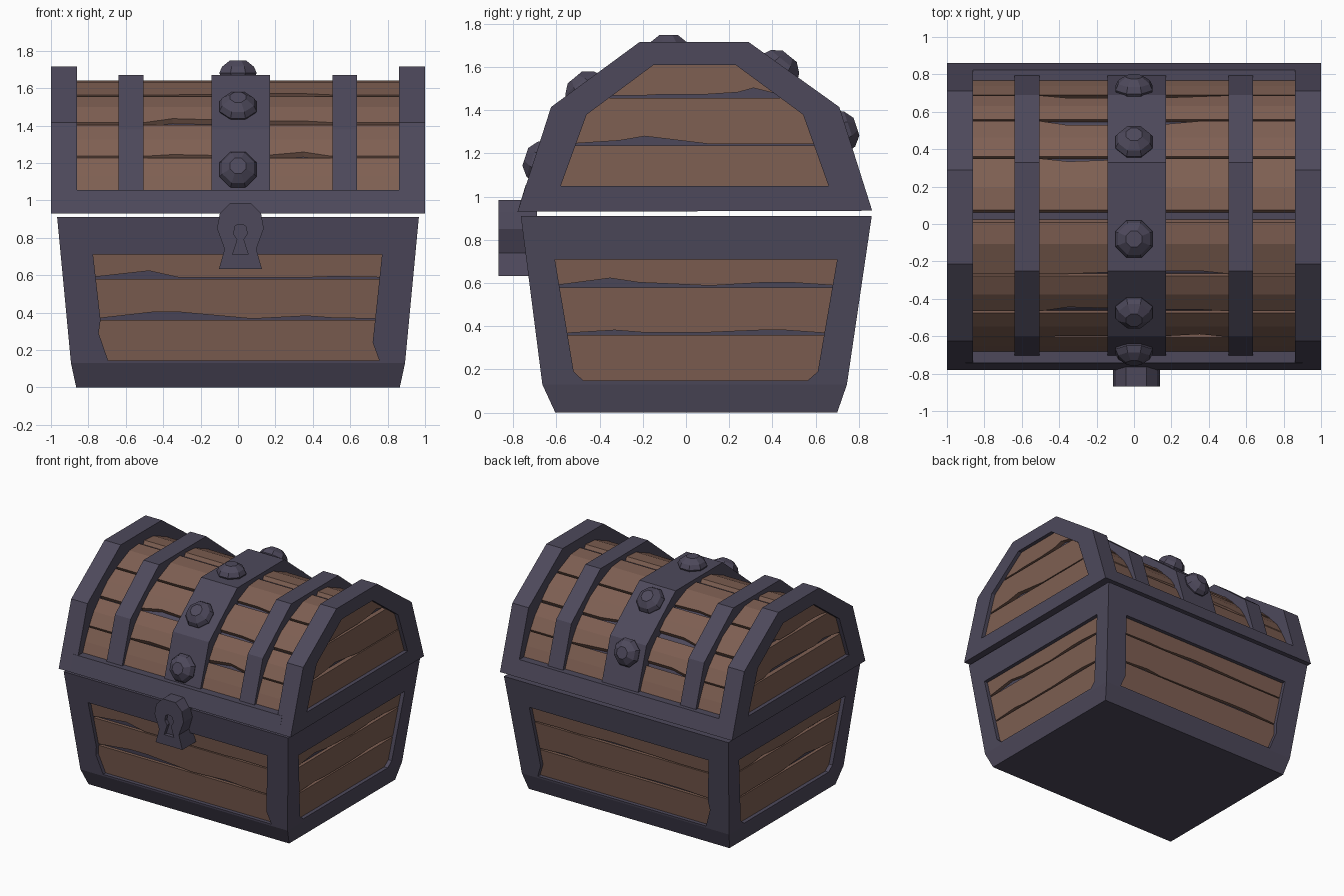
import bpy, bmesh, random
from mathutils import Vector

if "Cube" in bpy.data.objects:
    bpy.data.objects.remove(bpy.data.objects["Cube"])

random.seed(4)


def material(name, rgb):
    m = bpy.data.materials.new(name)
    m.diffuse_color = (*rgb, 1)
    m.use_nodes = True
    m.node_tree.nodes["Principled BSDF"].inputs["Base Color"].default_value = m.diffuse_color
    return m


WOOD = material("wood", (0.21, 0.115, 0.085))
IRON = material("iron", (0.075, 0.066, 0.105))


def finish(name, bm, mat):
    bmesh.ops.recalc_face_normals(bm, faces=bm.faces)
    me = bpy.data.meshes.new(name)
    bm.to_mesh(me)
    bm.free()
    me.materials.append(mat)
    ob = bpy.data.objects.new(name, me)
    bpy.context.collection.objects.link(ob)
    return ob


def loft(bm, loops, wrap=False):
    """Skin through closed loops; cap both ends, or join last to first."""
    rings = [[bm.verts.new(p) for p in lp] for lp in loops]
    n = len(rings[0])
    pairs = list(zip(rings, rings[1:])) + ([(rings[-1], rings[0])] if wrap else [])
    for a, b in pairs:
        for i in range(n):
            j = (i + 1) % n
            bm.faces.new((a[i], a[j], b[j], b[i]))
    if not wrap:
        bm.faces.new(rings[0])
        bm.faces.new(rings[-1])


def lerp(a, b, t):
    return a + (b - a) * t


def chain_at(chain, z):
    """Side position of a bottom-to-top chain of (u, z) points at height z."""
    for (u0, z0), (u1, z1) in zip(chain, chain[1:]):
        if z <= z1:
            return lerp(u0, u1, max(0, (z - z0) / (z1 - z0)))
    return chain[-1][0]


def add_planks(bm, f, left, right, rows):
    """Horizontal boards with chipped lower edges, tucked behind a frame hole."""
    for k, (z0, z1) in enumerate(rows):
        zs = [z0] + [z for _, z in left if z0 < z < z1] + [z1]
        lo = [(chain_at(left, z) - 0.03, z) for z in zs]
        hi = [(chain_at(right, z) + 0.03, z) for z in reversed(zs)]
        chips = [(lerp(lo[0][0], hi[-1][0], t),
                  z0 + (random.choice((0, 0.005, 0.015, 0.035)) if k else 0.005))
                 for t in (0.83, 0.74, 0.55, 0.3, 0.2)]
        poly = lo + hi + chips
        loft(bm, [[f(u, z, d) for u, z in poly] for d in (0.07, 0.03)])


# ---- Body: tapered iron frame with recessed wooden panels
def t_of(z): return (z - 0.13) / 0.78
def side_x(z): return 0.893 + 0.074 * t_of(z)
def front_y(z): return -0.665 - 0.1 * t_of(z)
def back_y(z): return 0.745 + 0.115 * t_of(z)


def rect(x, y0, y1, z):
    return [(-x, y0, z), (x, y0, z), (x, y1, z), (-x, y1, z)]


long_left = [(-0.695, 0.145), (-0.745, 0.29), (-0.735, 0.36), (-0.775, 0.71)]
long_right = [(0.755, 0.145), (0.72, 0.24), (0.735, 0.38), (0.77, 0.71)]
end_left = [(-0.477, 0.15), (-0.52, 0.19), (-0.607, 0.71)]
end_right = [(0.565, 0.15), (0.61, 0.19), (0.70, 0.71)]
def neg_x(z): return -side_x(z)
walls = [
    (lambda u, z, d: (u, front_y(z) + d, z), long_left, long_right, neg_x, side_x),
    (lambda u, z, d: (u, back_y(z) - d, z), long_left, long_right, neg_x, side_x),
    (lambda u, z, d: (side_x(z) - d, u, z), end_left, end_right, front_y, back_y),
    (lambda u, z, d: (d - side_x(z), u, z), end_left, end_right, front_y, back_y),
]
frame, boards = bmesh.new(), bmesh.new()
loft(frame, [rect(0.865, -0.605, 0.70, 0), rect(0.893, -0.665, 0.745, 0.13)])
loft(frame, [rect(0.90, -0.70, 0.80, 0.89), rect(0.967, -0.765, 0.86, 0.91)])
for f, left, right, out_l, out_r in walls:
    zs = [0.13] + [z for _, z in left[1:-1]] + [0.91]
    outer = [(out_l(z), z) for z in zs] + [(out_r(z), z) for z in reversed(zs)]
    hole = left + right[::-1]
    loft(frame, [[f(u * 0.85, z, 0.1) for u, z in outer],
                 [f(u, z, 0) for u, z in outer],
                 [f(u, z, 0) for u, z in hole],
                 [f(u, z, 0.055) for u, z in hole]])
    add_planks(boards, f, left, right, [(0.135, 0.36), (0.367, 0.58), (0.588, 0.73)])
finish("body_frame", frame, IRON)
finish("body_planks", boards, WOOD)

# ---- Lid: end hoops, each an outline with a hole for the end panel
MID = 0.042
out_left = [(-0.78, 0.93), (-0.625, 1.415), (-0.215, 1.716)]
out_right = [(0.862, 0.935), (0.71, 1.415), (0.29, 1.716)]
hole_left = [(-0.58, 1.05), (-0.46, 1.38), (-0.15, 1.61)]
hole_right = [(0.66, 1.05), (0.542, 1.38), (0.23, 1.61)]
outline, hole = out_left + out_right[::-1], hole_left + hole_right[::-1]


def extrude_x(bm, profile, x0, x1):
    loft(bm, [[(x, y, z) for y, z in profile] for x in (x0, x1)])


lid, ends = bmesh.new(), bmesh.new()
for s in (-1, 1):
    loft(lid, [[(s * x, y, z) for y, z in p] for x, p in
               ((1, outline), (0.86, outline), (0.86, hole), (1, hole))], wrap=True)
    add_planks(ends, lambda u, z, d: (s * (1 - d), u, z), hole_left, hole_right,
               [(1.03, 1.237), (1.245, 1.457), (1.468, 1.63)])
extrude_x(lid, [(-0.78, 0.93), (-0.742, 1.055), (0.824, 1.055), (0.862, 0.935)], -0.9, 0.9)

# Iron lining showing in the gaps between lid boards
half = [(0.70, 1.0), (0.62, 1.225), (0.49, 1.395), (0.295, 1.54), (0.14, 1.605), (0.03, 1.615)]
extrude_x(lid, [(MID - h, z) for h, z in half] + [(MID + h, z) for h, z in half[::-1]], -0.935, 0.935)

# Straps over the lid
strap = [(-0.722, 1.0), (-0.60, 1.38), (-0.25, 1.67), (0.33, 1.67), (0.69, 1.38), (0.81, 1.0)]
for x0, x1 in ((-0.64, -0.505), (-0.142, 0.17), (0.505, 0.635)):
    extrude_x(lid, strap, x0, x1)
finish("lid_frame", lid, IRON)
finish("lid_end_planks", ends, WOOD)

# Curved lid boards, lower edge / middle / upper edge as (half depth, height)
rows = [((0.735, 1.03), (0.695, 1.13), (0.648, 1.226)),
        ((0.645, 1.236), (0.59, 1.325), (0.518, 1.402)),
        ((0.508, 1.416), (0.42, 1.50), (0.32, 1.556)),
        ((0.308, 1.564), (0.15, 1.632), (0.034, 1.642))]
curved = bmesh.new()
for s in (-1, 1):
    for k, row in enumerate(rows):
        loops = []
        for i, x in enumerate((-0.87, -0.5, -0.35, 0.1, 0.35, 0.5, 0.87)):
            a, m, b = (Vector(p) for p in row)
            if 1 < i < 5 and k:
                a = a.lerp(m, random.choice((0, 0.1, 0.25)))
            under = [p - Vector((0.02, 0.035)) for p in (b, m, a)]
            loops.append([(x, MID + s * p.x, p.y) for p in (a, m, b, *under)])
        loft(curved, loops)
finish("lid_planks", curved, WOOD)

# ---- Faceted studs down the centre strap
for i, (y, z, ny, nz) in enumerate([(-0.67, 1.16, -0.95, 0.31), (-0.465, 1.492, -0.64, 0.77),
                                    (-0.08, 1.67, 0, 1), (0.43, 1.59, 0.63, 0.78),
                                    (0.715, 1.30, 0.95, 0.31)]):
    n = Vector((0, ny, nz)).normalized()
    u = Vector((1, 0, 0))
    v = n.cross(u)
    oct8 = [(1, 0.4), (0.4, 1), (-0.4, 1), (-1, 0.4), (-1, -0.4), (-0.4, -1), (0.4, -1), (1, -0.4)]
    bm = bmesh.new()
    loft(bm, [[Vector((0, y, z)) + n * h + (u * a + v * b) * r * 0.96 for a, b in oct8]
              for r, h in ((0.09, -0.02), (0.104, 0.012), (0.088, 0.045), (0.045, 0.078))])
    finish(f"stud_{i + 1}", bm, IRON)

# ---- Latch plate with keyhole
plate = [(-0.115, 0.632), (-0.085, 0.74), (-0.125, 0.85), (-0.11, 0.93), (-0.055, 0.985)]
key = [(-0.042, 0.71), (-0.016, 0.79), (-0.036, 0.82), (-0.03, 0.86), (-0.012, 0.872)]


def both(chain):
    return chain + [(-x, z) for x, z in chain[::-1]]


bm = bmesh.new()
loft(bm, [[(x + 0.013, y, z) for x, z in both(c)] for y, c in
          ((-0.868, plate), (-0.69, plate), (-0.69, key), (-0.868, key))], wrap=True)
loft(bm, [[(x * 0.9 + 0.013, y, z) for x, z in both(plate)] for y in (-0.84, -0.70)])
finish("latch", bm, IRON)
